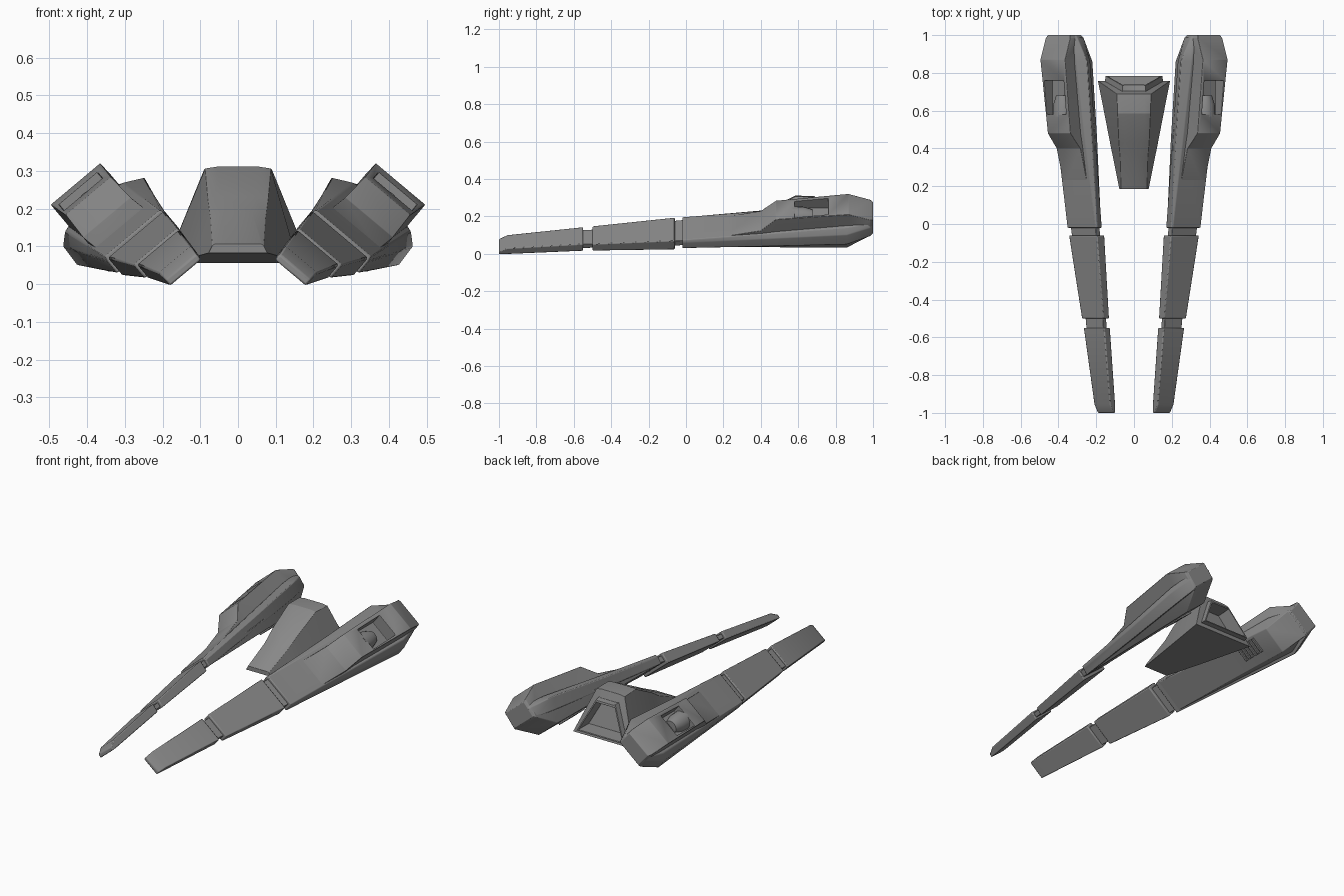
import bpy, bmesh, math

if "Cube" in bpy.data.objects:
    bpy.data.objects.remove(bpy.data.objects["Cube"])

TILT = math.radians(40)
CT, ST = math.cos(TILT), math.sin(TILT)

grey = bpy.data.materials.new("dark_grey")
grey.diffuse_color = (.25, .25, .25, 1)
grey.use_nodes = True
grey.node_tree.nodes["Principled BSDF"].inputs["Base Color"].default_value = grey.diffuse_color


def tilt(u, y, n):
    # pod frame: u = across (outward/down), n = plate normal (outward/up)
    return (CT * u + ST * n, y, -ST * u + CT * n)


def loft(name, rings, hide=False):
    bm = bmesh.new()
    vs = [[bm.verts.new(p) for p in r] for r in rings]
    k = len(vs[0])
    for a, b in zip(vs, vs[1:]):
        for i in range(k):
            j = (i + 1) % k
            bm.faces.new((a[i], a[j], b[j], b[i]))
    bm.faces.new(vs[0][::-1])
    bm.faces.new(vs[-1])
    bmesh.ops.recalc_face_normals(bm, faces=bm.faces)
    me = bpy.data.meshes.new(name)
    bm.to_mesh(me)
    bm.free()
    me.materials.append(grey)
    ob = bpy.data.objects.new(name, me)
    bpy.context.collection.objects.link(ob)
    ob.hide_render = hide
    return ob


def rect(y, u0, u1, n0, n1, s=0.0):
    # s narrows the lower edge
    pts = ((u0 + s, n0), (u1 - s, n0), (u1, n1), (u0, n1))
    return [tilt(u, y, n) for u, n in pts]


def body(y, u0, u1, n0, n1, c):
    # boom section: square outer side, chamfered inner side
    m = n0 + (n1 - n0) * .7
    pts = [(u0 + c, n0), (u1, n0), (u1 - .1 * c, m), (u1 - c, n1), (u0 + 1.6 * c, n1), (u0, m)]
    return [tilt(u, y, n) for u, n in pts]


def finish(ob, bevel=0.0, mirror=True, angle=35):
    if bevel:
        b = ob.modifiers.new("bevel", 'BEVEL')
        b.width, b.segments, b.limit_method = bevel, 2, 'ANGLE'
        b.angle_limit = math.radians(25)
    if mirror:
        ob.modifiers.new("mirror", 'MIRROR')
    bpy.ops.object.select_all(action='DESELECT')
    ob.select_set(True)
    bpy.context.view_layer.objects.active = ob
    bpy.ops.object.shade_smooth_by_angle(angle=math.radians(angle))


# boom: tapered tip, middle and rear sections
finish(loft("boom_tip", [
    rect(-1.0, .034, .140, .112, .132),
    rect(-.955, .031, .143, .116, .158),
    rect(-.55, .028, .172, .163, .211)]), .005)
finish(loft("boom_middle", [
    rect(-.50, .028, .179, .170, .217),
    rect(-.06, .025, .220, .213, .275)]), .005)
finish(loft("boom_rear_body", [
    body(-.02, .026, .227, .228, .283, .004),
    body(.45, .018, .262, .270, .345, .02),
    body(.86, .008, .294, .310, .402, .034),
    body(.985, .066, .246, .328, .41, .008),
    body(.998, .074, .238, .336, .405, .006)]), .004)

# keel bulging below the rear of each boom
finish(loft("boom_keel", [
    rect(-.02, .03, .223, .23, .27, .002),
    rect(.45, .03, .255, .237, .285, .025),
    rect(.86, .038, .285, .243, .33, .045),
    rect(.99, .07, .242, .33, .37, .002)]), .004)

# recessed necks between the boom sections
finish(loft("front_neck", [rect(-.57, .042, .16, .172, .2), rect(-.48, .042, .165, .18, .206)]), .003)
finish(loft("rear_neck", [rect(-.08, .04, .207, .225, .262), rect(0, .04, .212, .24, .272)]), .003)

# raised housing on top of each boom, with a pit cut in it
housing = loft("boom_housing", [
    rect(.20, .06, .225, .27, .308),
    rect(.40, .07, .235, .29, .358),
    rect(.48, .076, .232, .31, .434),
    rect(.87, .074, .245, .335, .48),
    rect(.985, .072, .243, .332, .438),
    rect(1.0, .08, .234, .338, .43)])
pit = loft("pit_cutter", [rect(.58, .095, .228, .398, .55), rect(.76, .095, .228, .398, .55)], True)
pit.hide_set(True)
cut = housing.modifiers.new("pit", 'BOOLEAN')
cut.object, cut.operation, cut.solver = pit, 'DIFFERENCE', 'EXACT'
finish(housing, .004, angle=40)


# half-round nozzle lying in the pit
def arc(y, r, k=16):
    return [tilt(.16 + r * math.cos(2 * math.pi * i / k), y,
                 .398 + .9 * r * math.sin(2 * math.pi * i / k)) for i in range(k)]


finish(loft("pit_nozzle", [arc(.57, .055), arc(.63, .052), arc(.68, .036)]), 0, angle=50)

# ribs under each boom next to the cabin
for i in range(6):
    y = .61 + i * .025
    finish(loft("keel_rib", [rect(y, .09, .18, .231, .27), rect(y + .014, .09, .18, .231, .27)]), .002)


# central cabin: base, shoulder and ridge half-widths with heights
def cab(y, b, zb, m, zm, t, zt, lean=0.0):
    half = [(b, y, zb), (m, y - lean, zm), (t, y - lean, zt)]
    return half + [(-x, yy, z) for x, yy, z in reversed(half)]


cabin = loft("cabin", [
    cab(.185, .078, .082, .068, .102, .062, .106),
    cab(.35, .111, .073, .073, .175, .037, .190),
    cab(.43, .127, .069, .080, .226, .045, .232),
    cab(.585, .157, .062, .087, .306, .055, .311),
    cab(.758, .191, .055, .090, .303, .055, .308, .07)])

# rear lip and exhaust recess
bm = bmesh.new()
bm.from_mesh(cabin.data)
face = max(bm.faces, key=lambda f: f.calc_center_median().y)
for thick, dy in ((.045, .004), (.004, .03), (.012, 0), (.004, -.09)):
    bmesh.ops.inset_region(bm, faces=[face], thickness=thick)
    bmesh.ops.translate(bm, verts=face.verts, vec=(0, dy, 0))
bm.to_mesh(cabin.data)
bm.free()
finish(cabin, .003, False)
